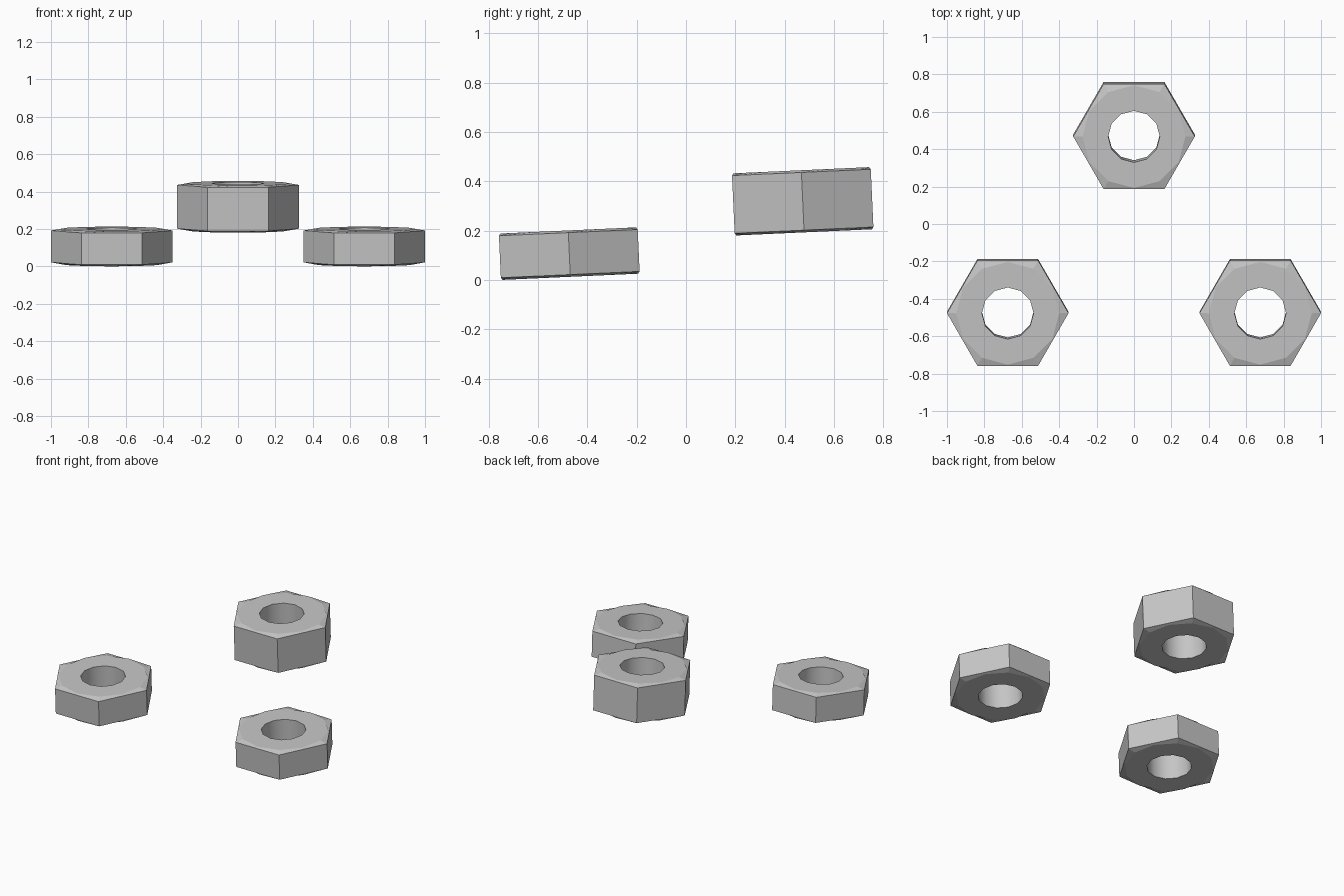
import bpy, bmesh
from math import cos, sin, pi, radians

if "Cube" in bpy.data.objects:
    bpy.data.objects.remove(bpy.data.objects["Cube"], do_unlink=True)

STEEL = (0.56, 0.56, 0.56, 1)
steel = bpy.data.materials.new("grey steel")
steel.use_nodes = True
steel.diffuse_color = STEEL
steel.node_tree.nodes["Principled BSDF"].inputs["Base Color"].default_value = STEEL

SIDES = 12            # two steps per hexagon side
CORNER = 0.325        # hexagon centre to corner
FACE = 0.275          # round bearing face
HOLE = 0.138
CHAMFER = 0.009
TILT = radians(2.6)


def make_nut(name, height, location):
    """Hexagonal nut: a closed loop of rings from the hole round the outside."""
    bm = bmesh.new()

    def ring(radius, z, hexagon=False):
        verts = []
        for i in range(SIDES):
            a = 2 * pi * i / SIDES
            r = radius * cos(pi / 6) if hexagon and i % 2 else radius
            verts.append(bm.verts.new((r * cos(a), r * sin(a), z)))
        return verts

    h = height / 2
    rings = [ring(HOLE, -h), ring(FACE, -h), ring(CORNER, -h + CHAMFER, True),
             ring(CORNER, h - CHAMFER, True), ring(FACE, h), ring(HOLE, h)]
    for k, lower in enumerate(rings):
        upper = rings[(k + 1) % len(rings)]
        for i in range(SIDES):
            j = (i + 1) % SIDES
            face = bm.faces.new((lower[i], lower[j], upper[j], upper[i]))
            face.smooth = k == len(rings) - 1   # only the bore is smooth
    bmesh.ops.recalc_face_normals(bm, faces=bm.faces)

    # Keep the rims of the bore crisp
    for edge in bm.edges:
        if any(not f.smooth for f in edge.link_faces):
            edge.smooth = False

    mesh = bpy.data.meshes.new(name)
    bm.to_mesh(mesh)
    bm.free()
    mesh.materials.append(steel)
    nut = bpy.data.objects.new(name, mesh)
    nut.location = location
    nut.rotation_euler.x = TILT
    bpy.context.collection.objects.link(nut)


# Two thin nuts in front, one thick nut raised behind
for side, x in (("left", 0.675), ("right", -0.675)):
    make_nut("thin_nut_" + side, 0.188, (x, -0.473, 0.107))
make_nut("thick_nut_back", 0.252, (0, 0.473, 0.319))
